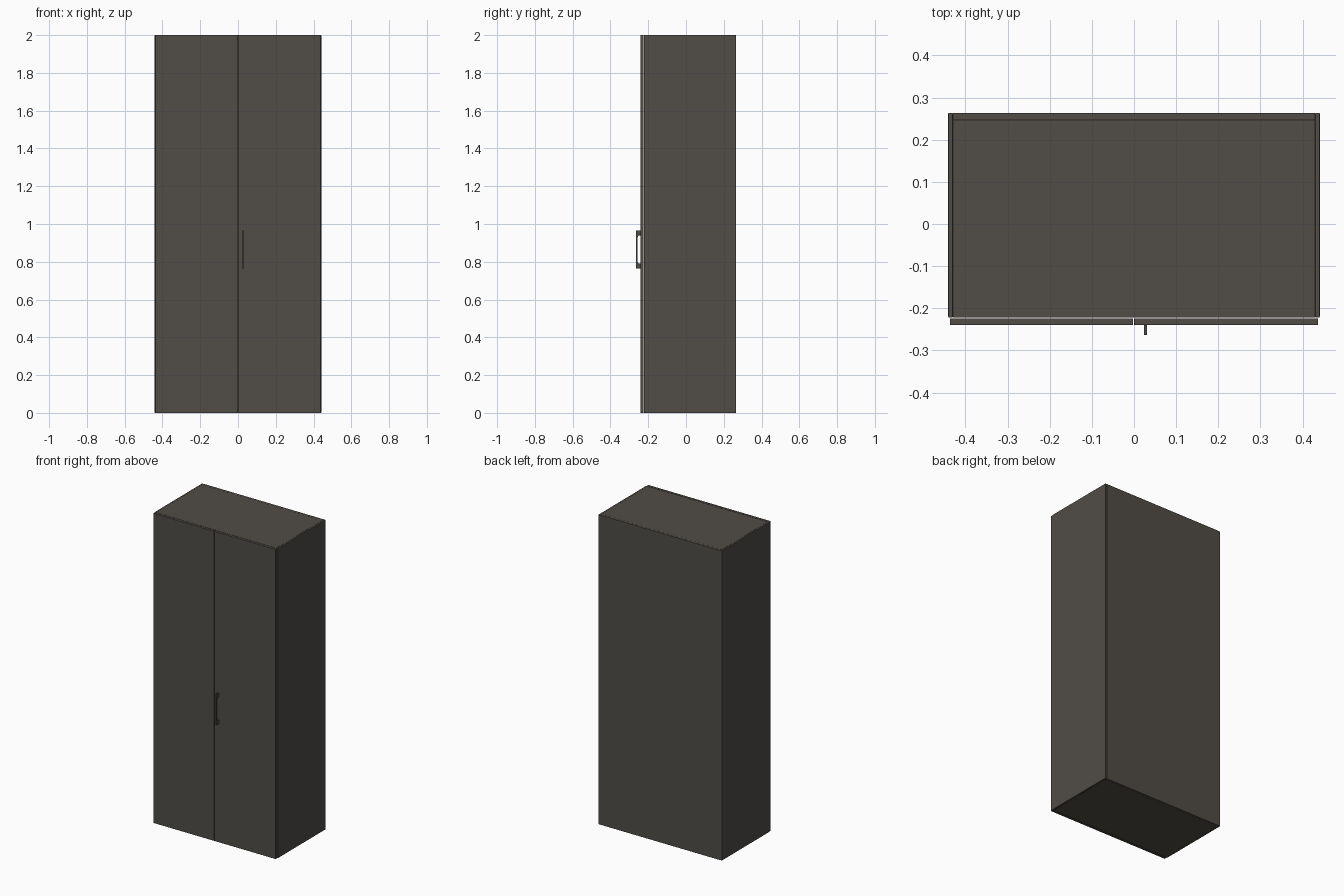
import bpy
import bmesh

cube = bpy.data.objects.get("Cube")
if cube:
    bpy.data.objects.remove(cube, do_unlink=True)


def make_material(name, rgb):
    mat = bpy.data.materials.new(name)
    mat.use_nodes = True
    mat.diffuse_color = (*rgb, 1)
    mat.node_tree.nodes["Principled BSDF"].inputs["Base Color"].default_value = (*rgb, 1)
    return mat


wood = make_material("dark brown grey", (0.082, 0.073, 0.062))


def finish(name, bm, bevel):
    bmesh.ops.recalc_face_normals(bm, faces=bm.faces)
    mesh = bpy.data.meshes.new(name)
    bm.to_mesh(mesh)
    bm.free()
    mesh.materials.append(wood)
    obj = bpy.data.objects.new(name, mesh)
    bpy.context.collection.objects.link(obj)
    mod = obj.modifiers.new("soft_edges", "BEVEL")
    mod.width = bevel
    mod.segments = 2
    return obj


def panel(name, x, y, z, bevel=0.001):
    """Box between the given ranges, with slightly eased edges."""
    bm = bmesh.new()
    bmesh.ops.create_cube(bm, size=1)
    for v in bm.verts:
        v.co = [r[0] + (c + 0.5) * (r[1] - r[0]) for c, r in zip(v.co, (x, y, z))]
    return finish(name, bm, bevel)


HEIGHT = 2.0
BACK, BACK_INNER, CARCASS_FRONT = 0.264, 0.247, -0.222
OUTER, INNER = 0.441, 0.430
THICK = 0.018

# Carcass: two sides, back, top and bottom
for side, s in (("left", 1), ("right", -1)):
    panel(f"{side}_side", sorted((s * INNER, s * OUTER)),
          (CARCASS_FRONT, BACK), (0, HEIGHT), 0.002)
width = (-INNER, INNER)
panel("back_panel", width, (BACK_INNER, BACK), (0, HEIGHT))
for name, z in (("bottom_panel", 0), ("top_panel", HEIGHT - THICK)):
    panel(name, width, (CARCASS_FRONT, BACK_INNER), (z, z + THICK))

# Pair of doors with a narrow gap between them
panel("left_door", (0.0005, 0.437), (-0.240, -0.224), (0, HEIGHT))
panel("right_door", (-0.437, -0.0025), (-0.240, -0.224), (0, HEIGHT))

# Bracket handle: side profile (y, z) extruded across x
mid, half = 0.865, 0.10
upper = [(-0.239, half), (-0.264, half)]
inner = [(-0.256, half - 0.034), (-0.250, half - 0.026), (-0.239, half - 0.024)]
profile = upper + [(y, -z) for y, z in reversed(upper)]
profile += [(y, -z) for y, z in reversed(inner)] + inner
bm = bmesh.new()
face = bm.faces.new([bm.verts.new((0.024, y, mid + z)) for y, z in profile])
ext = bmesh.ops.extrude_face_region(bm, geom=[face])
for v in ext["geom"]:
    if isinstance(v, bmesh.types.BMVert):
        v.co.x += 0.007
finish("door_handle", bm, 0.0008)
